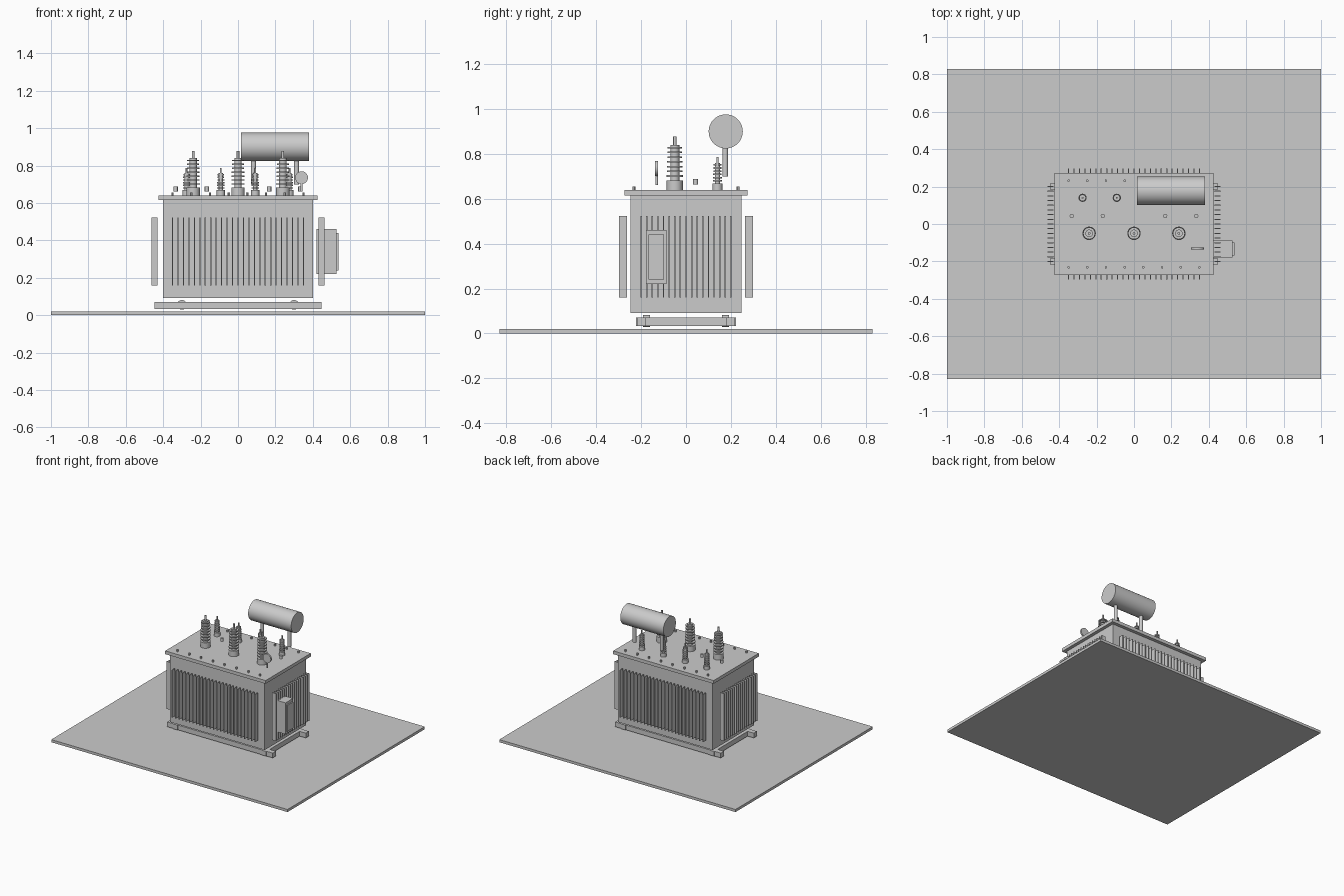
import bpy, bmesh, math
from mathutils import Matrix

if "Cube" in bpy.data.objects:
    bpy.data.objects.remove(bpy.data.objects["Cube"])


def finish(name, bm, smooth=False):
    mesh = bpy.data.meshes.new(name)
    bmesh.ops.recalc_face_normals(bm, faces=bm.faces)
    bm.to_mesh(mesh)
    bm.free()
    ob = bpy.data.objects.new(name, mesh)
    bpy.context.collection.objects.link(ob)
    if smooth:
        bpy.ops.object.select_all(action='DESELECT')
        ob.select_set(True)
        bpy.context.view_layer.objects.active = ob
        bpy.ops.object.shade_smooth_by_angle(angle=math.radians(35))
    return ob


def boxes(name, spans):
    """Each span is (x0, x1, y0, y1, z0, z1)."""
    bm = bmesh.new()
    for x0, x1, y0, y1, z0, z1 in spans:
        m = Matrix.Translation(((x0 + x1) / 2, (y0 + y1) / 2, (z0 + z1) / 2))
        m = m @ Matrix.Diagonal((x1 - x0, y1 - y0, z1 - z0, 1))
        bmesh.ops.create_cube(bm, size=1, matrix=m)
    return finish(name, bm)


def cylinders(name, centres, r, length, axis='Z', sides=24):
    rot = {'X': Matrix.Rotation(math.pi / 2, 4, 'Y'),
           'Y': Matrix.Rotation(math.pi / 2, 4, 'X'),
           'Z': Matrix.Identity(4)}[axis]
    bm = bmesh.new()
    for c in centres:
        bmesh.ops.create_cone(bm, cap_ends=True, segments=sides, radius1=r, radius2=r,
                              depth=length, matrix=Matrix.Translation(c) @ rot)
    return finish(name, bm, True)


S = (-1, 1)

# ground slab
boxes("ground_slab", [(-1, 1, -0.83, 0.83, 0, 0.02)])

# skid frame and wheels
boxes("skid_rails", [(-0.447, 0.447, s * 0.2 - 0.019, s * 0.2 + 0.019, 0.033, 0.07) for s in S])
boxes("skid_crossbars", [(s * 0.375 - 0.02, s * 0.375 + 0.02, -0.223, 0.223, 0.033, 0.07) for s in S])
cylinders("wheels", [(a * 0.3, b * 0.176, 0.055) for a in S for b in S], 0.026, 0.03, 'Y')

# tank and lid
boxes("tank", [(-0.4, 0.4, -0.248, 0.248, 0.092, 0.615)])
boxes("lid", [(-0.425, 0.425, -0.273, 0.273, 0.615, 0.64)])

# cooling fins on all four sides
T = 0.003
xs = [-0.35 + 0.7 * i / 24 for i in range(25)]
ys = [-0.2 + 0.4 * i / 16 for i in range(17)]
for n, s in (("front", -1), ("back", 1)):
    a, b = sorted((s * 0.264, s * 0.298))
    boxes(n + "_fins", [(x - T, x + T, a, b, 0.16, 0.523) for x in xs])
for n, s in (("left", -1), ("right", 1)):
    a, b = sorted((s * 0.43, s * 0.463))
    boxes(n + "_fins", [(a, b, y - T, y + T, 0.16, 0.523) for y in ys])

# control box and its door
boxes("control_box", [(0.42, 0.527, -0.178, -0.088, 0.22, 0.46)])
boxes("control_box_door", [(0.527, 0.537, -0.168, -0.098, 0.24, 0.44)])

# lid bolts and lifting studs
cylinders("lid_bolts", [(-0.35 + 0.1 * i, s * 0.232, 0.647) for i in range(8) for s in S],
          0.007, 0.016, sides=6)
cylinders("lifting_studs", [(x, 0.043, 0.675) for x in (-0.333, -0.167, 0.167, 0.333)],
          0.011, 0.025, sides=16)


# bushings: lathed base, shed stack and terminal
def bushing(name, x, y, base_r, base_top, core_r, shed_r, sheds, z0, z1, core_top, rod_r, top):
    prof = [(0, 0.64), (base_r, 0.64), (base_r, base_top), (core_r, base_top)]
    for i in range(sheds):
        z = z0 + (z1 - z0) * i / (sheds - 1)
        r = shed_r * (1 - 0.12 * i / (sheds - 1))
        prof += [(core_r, z - 0.004), (r, z - 0.004), (r, z + 0.003), (core_r, z + 0.003)]
    prof += [(core_r, core_top), (rod_r, core_top), (rod_r, top), (0, top)]
    bm = bmesh.new()
    vs = [bm.verts.new((r, 0, z)) for r, z in prof]
    es = [bm.edges.new(p) for p in zip(vs, vs[1:])]
    bmesh.ops.spin(bm, geom=vs + es, cent=(0, 0, 0), axis=(0, 0, 1),
                   angle=2 * math.pi, steps=24)
    bmesh.ops.remove_doubles(bm, verts=bm.verts, dist=1e-5)
    finish(name, bm, True).location = (x, y, 0)


for i, x in enumerate((-0.24, 0, 0.24)):
    bushing(f"high_voltage_bushing_{i + 1}", x, -0.05, 0.036, 0.682, 0.02, 0.036,
            7, 0.702, 0.828, 0.84, 0.007, 0.877)
for i, x in enumerate((-0.275, -0.092, 0.092, 0.275)):
    bushing(f"low_voltage_bushing_{i + 1}", x, 0.14, 0.022, 0.668, 0.011, 0.02,
            6, 0.68, 0.752, 0.76, 0.005, 0.787)

# oil conservator on two posts
cylinders("conservator", [(0.197, 0.177, 0.9)], 0.076, 0.364, 'X', 48)
cylinders("conservator_posts", [(x, 0.175, 0.765) for x in (0.083, 0.313)], 0.013, 0.13)

# dial gauge on a stem
cylinders("gauge", [(0.34, -0.131, 0.735)], 0.034, 0.013, 'Y', 32)
cylinders("gauge_stem", [(0.34, -0.131, 0.683)], 0.006, 0.045, sides=12)
